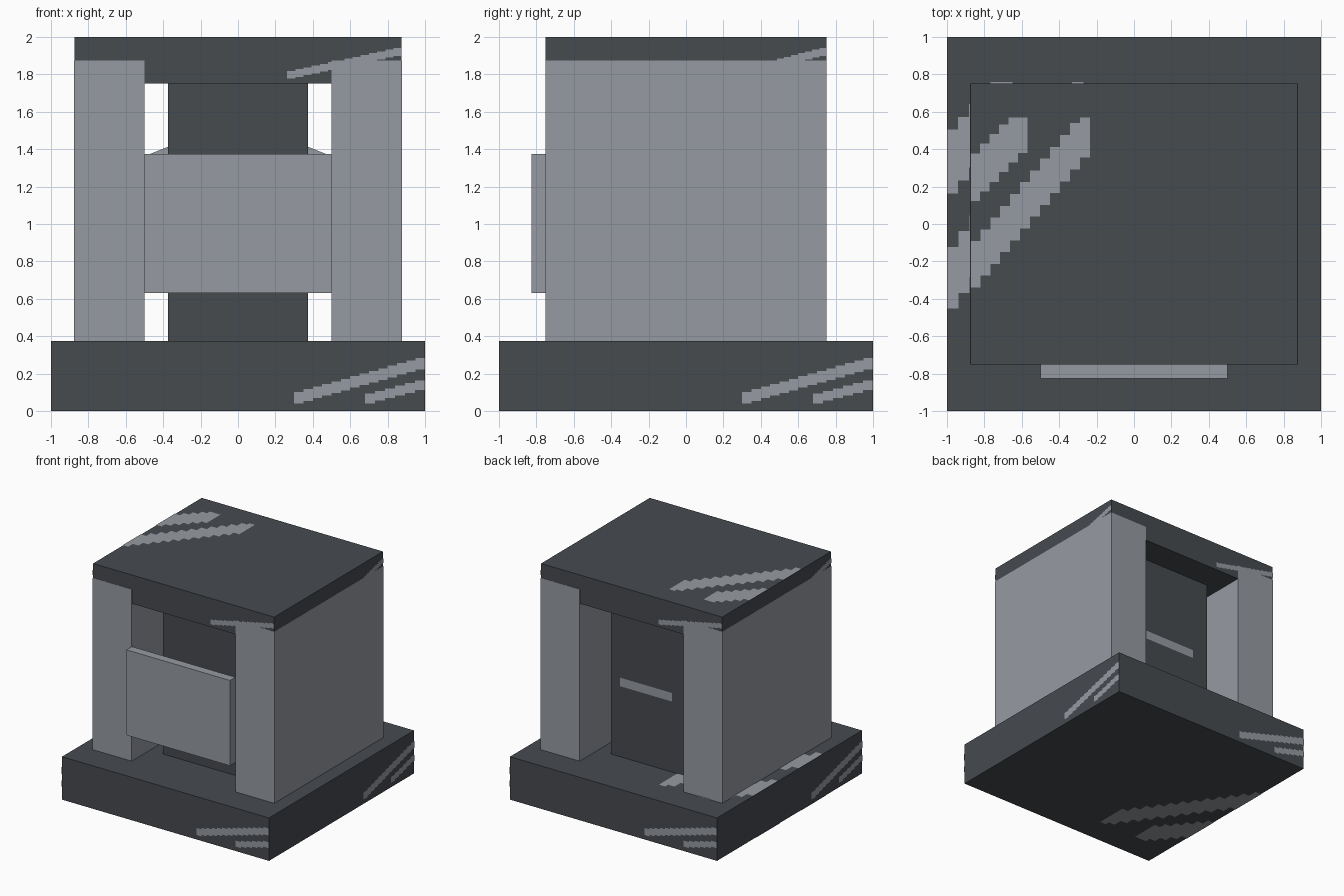
import bpy, bmesh, math
from mathutils import Matrix, Vector

if "Cube" in bpy.data.objects:
    bpy.data.objects.remove(bpy.data.objects["Cube"], do_unlink=True)


def material(name, rgb):
    m = bpy.data.materials.new(name)
    m.use_nodes = True
    m.diffuse_color = (*rgb, 1)
    m.node_tree.nodes["Principled BSDF"].inputs["Base Color"].default_value = (*rgb, 1)
    return m


DARK = material("dark slate", (0.061, 0.069, 0.078))
LIGHT = material("light grey", (0.305, 0.323, 0.356))


def finish(name, bm, mat):
    me = bpy.data.meshes.new(name)
    bm.to_mesh(me)
    bm.free()
    me.materials.append(mat)
    ob = bpy.data.objects.new(name, me)
    bpy.context.collection.objects.link(ob)
    return ob


def box(name, lo, hi, mat):
    lo, hi = Vector(lo), Vector(hi)
    bm = bmesh.new()
    bmesh.ops.create_cube(bm, size=1)
    bmesh.ops.scale(bm, vec=hi - lo, verts=bm.verts)
    bmesh.ops.translate(bm, vec=(lo + hi) / 2, verts=bm.verts)
    return finish(name, bm, mat)


def stripe(name, frame, start, end, height, steps, top=9.0):
    """Stepped paint stroke in a face's own (u, v) plane, clipped at v = top."""
    bm = bmesh.new()
    a, b = Vector(start), Vector(end)
    for i in range(steps):
        u0, u1 = a.lerp(b, i / steps).x, a.lerp(b, (i + 1) / steps).x
        v = a.lerp(b, (i + 0.5) / steps).y
        v0, v1 = v - height / 2, min(v + height / 2, top)
        quad = [(u0, v0), (u1, v0), (u1, v1), (u0, v1)]
        bm.faces.new([bm.verts.new(frame @ Vector((u, w, 0))) for u, w in quad])
    return finish(name, bm, LIGHT)


def side_frame(k, depth):
    """Frame of the k-th upright face: u to the viewer's right, v up, w outward."""
    return (Matrix.Rotation(k * math.pi / 2, 4, "Z")
            @ Matrix.Translation((0, -depth - 0.004, 0))
            @ Matrix.Rotation(math.pi / 2, 4, "X"))


# Main blocks
box("base", (-1, -1, 0), (1, 1, 0.375), DARK)
box("core", (-0.375, -0.5, 0.375), (0.375, 0.5, 1.75), DARK)
box("top_slab", (-0.875, -0.75, 1.75), (0.875, 0.75, 2), DARK)
box("front_panel", (-0.5, -0.825, 0.63), (0.5, -0.75, 1.375), LIGHT)
for side, x in (("right", -0.6885), ("left", 0.6885)):
    box(side + "_column", (x - 0.1885, -0.752, 0.375), (x + 0.1885, 0.752, 1.875), LIGHT)

# Gabled crossbar passing through the core between the columns
bm = bmesh.new()
profile = [(-0.5, 0.66), (0.5, 0.66), (0.5, 1.362), (0, 1.565), (-0.5, 1.362)]
face = bm.faces.new([bm.verts.new((x, -0.25, z)) for x, z in profile])
ext = bmesh.ops.extrude_face_region(bm, geom=[face])["geom"]
bmesh.ops.translate(bm, vec=(0, 0.5, 0), verts=[v for v in ext if isinstance(v, bmesh.types.BMVert)])
bmesh.ops.recalc_face_normals(bm, faces=bm.faces)
finish("crossbar", bm, LIGHT)

# Paint strokes on the upright faces
for k, where in enumerate(("front", "left", "back", "right")):
    base = side_frame(k, 1)
    stripe(f"base_long_stroke_{where}", base, (0.3, 0.065), (1, 0.26), 0.062, 14)
    stripe(f"base_short_stroke_{where}", base, (0.68, 0.06), (1, 0.145), 0.052, 6)
    width, depth = (0.875, 0.75) if k % 2 == 0 else (0.75, 0.875)
    stripe(f"slab_stroke_{where}", side_frame(k, depth),
           (0.3 * width, 1.793), (width, 1.925), 0.042, 14)
    if k % 2 == 0:
        stripe(f"core_stroke_{where}", side_frame(k, 0.5), (-0.285, 1.03), (0.217, 1.03), 0.075, 1)

# Paint strokes on the level faces; the underside mirrors the top
flip = Matrix.Rotation(math.pi, 4, "X")
levels = (("slab_top", Matrix.Translation((0, 0, 2.004)), 0.875, 0.75),
          ("base_top", Matrix.Translation((0, 0, 0.379)), 1, 1),
          ("base_underside", Matrix.Translation((0, 0, -0.003)) @ flip, 1, 1))
for where, frame, sx, sy in levels:
    stripe(where + "_long_stroke", frame, (-sx, -0.33 * sy), (-0.27 * sx, 0.68 * sy),
           0.33 * sy, 12, 0.76 * sy)
    stripe(where + "_short_stroke", frame, (-sx, 0.3 * sy), (-0.65 * sx, 0.71 * sy),
           0.34 * sy, 6, 0.76 * sy)
